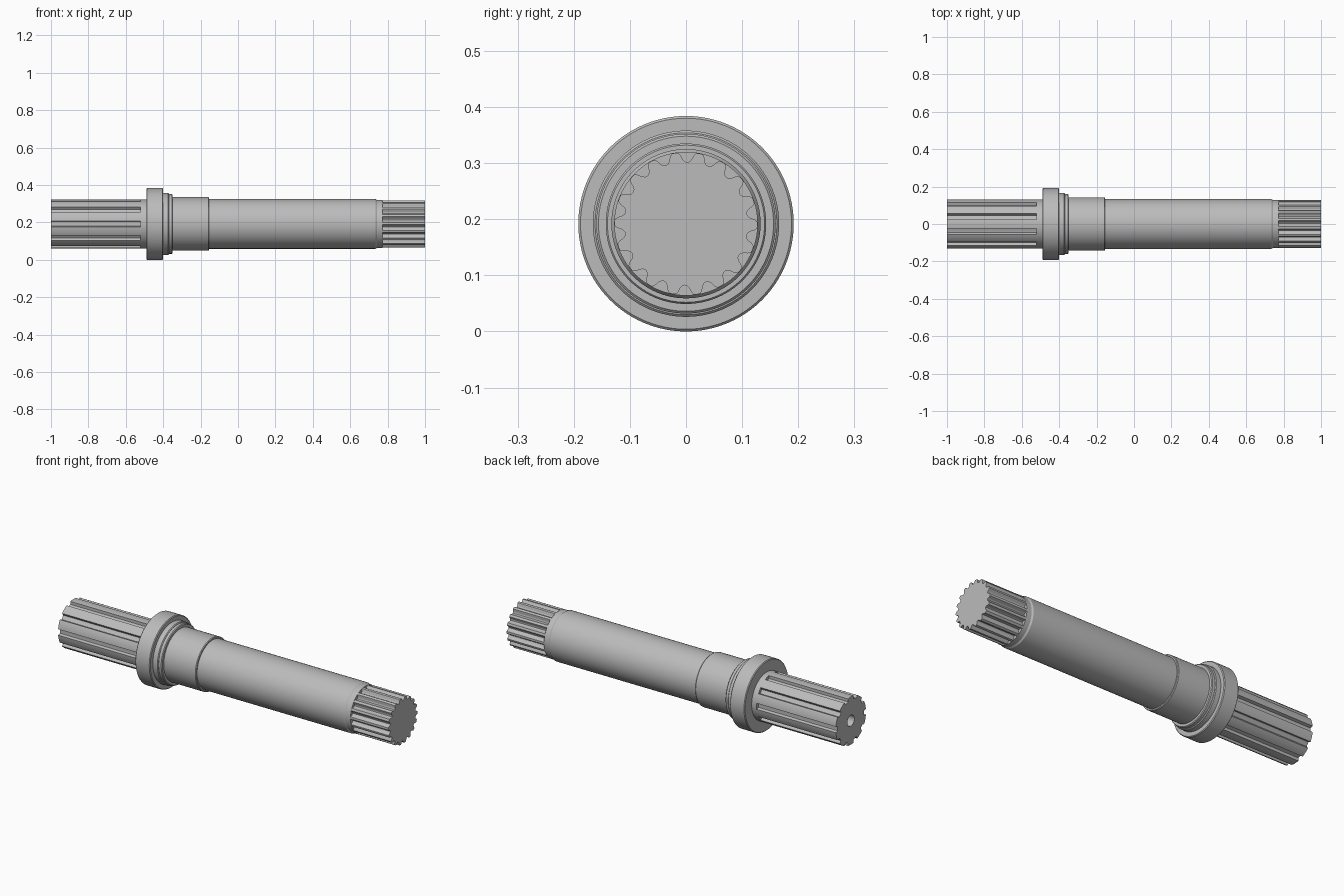
import bpy, bmesh, math

if "Cube" in bpy.data.objects:
    bpy.data.objects.remove(bpy.data.objects["Cube"])

AXIS_Z = 0.192

steel = bpy.data.materials.new("steel_grey")
steel.diffuse_color = (0.5, 0.5, 0.5, 1)
steel.use_nodes = True
steel.node_tree.nodes["Principled BSDF"].inputs["Base Color"].default_value = steel.diffuse_color


def circle(r, n=96):
    return [(r, 2 * math.pi * i / n) for i in range(n)]


def splined(teeth, groove, phase):
    """Polar outline; groove = (angle as a share of one pitch from groove centre, radius)."""
    pitch = 2 * math.pi / teeth
    return [(r, phase + (k + f) * pitch) for k in range(teeth) for f, r in groove]


def loft(name, sections, cap_start=False, cap_end=False):
    """Skin a list of (x, polar outline) rings along the shaft axis."""
    bm = bmesh.new()
    rings = [[bm.verts.new((x, r * math.sin(a), AXIS_Z + r * math.cos(a)))
              for r, a in outline] for x, outline in sections]
    for p, q in zip(rings, rings[1:]):
        n = len(p)
        for i in range(n):
            j = (i + 1) % n
            bm.faces.new((p[i], p[j], q[j], q[i]))
    if cap_start:
        bm.faces.new(rings[0])
    if cap_end:
        bm.faces.new(rings[-1])
    bmesh.ops.recalc_face_normals(bm, faces=bm.faces)
    mesh = bpy.data.meshes.new(name)
    bm.to_mesh(mesh)
    bm.free()
    mesh.materials.append(steel)
    obj = bpy.data.objects.new(name, mesh)
    bpy.context.collection.objects.link(obj)
    bpy.ops.object.select_all(action='DESELECT')
    obj.select_set(True)
    bpy.context.view_layer.objects.active = obj
    bpy.ops.object.shade_smooth_by_angle(angle=math.radians(30))
    return obj


# Turned body: shoulder, collar, stepped seat, long barrel, neck
body_profile = [
    (-0.52, 0.112), (-0.52, 0.131), (-0.49, 0.131),
    (-0.49, 0.188), (-0.486, 0.192), (-0.404, 0.192), (-0.40, 0.188),
    (-0.40, 0.166), (-0.373, 0.166), (-0.369, 0.162),
    (-0.369, 0.160), (-0.354, 0.160), (-0.350, 0.156),
    (-0.350, 0.143), (-0.159, 0.143), (-0.155, 0.140),
    (-0.155, 0.133), (0.735, 0.133), (0.743, 0.128),
    (0.772, 0.128), (0.772, 0.108)]
loft("shaft_body", [(x, circle(r)) for x, r in body_profile])

# Coarse ten-tooth spline with a blind centre hole in its end
coarse_groove = [(-0.20, 0.131), (-0.16, 0.115), (-0.08, 0.114), (0, 0.114),
                 (0.08, 0.114), (0.16, 0.115), (0.20, 0.131),
                 (0.30, 0.131), (0.40, 0.131), (0.50, 0.131),
                 (0.60, 0.131), (0.70, 0.131)]
coarse = splined(10, coarse_groove, math.radians(18))


def hole(r):
    return [(r, a) for _, a in coarse]


loft("coarse_spline", [(-0.88, hole(0.002)), (-0.90, hole(0.03)),
                       (-1.0, hole(0.03)), (-1.0, coarse), (-0.52, coarse)],
     cap_start=True)

# Fine eighteen-tooth spline with rounded grooves
fine_groove = [(-0.36, 0.127), (-0.27, 0.122), (-0.20, 0.115), (-0.11, 0.111),
               (0, 0.1095), (0.11, 0.111), (0.20, 0.115), (0.27, 0.122),
               (0.36, 0.127), (0.5, 0.1275)]
fine = splined(18, fine_groove, math.radians(1))
loft("fine_spline", [(0.772, fine), (1.0, fine)], cap_end=True)
